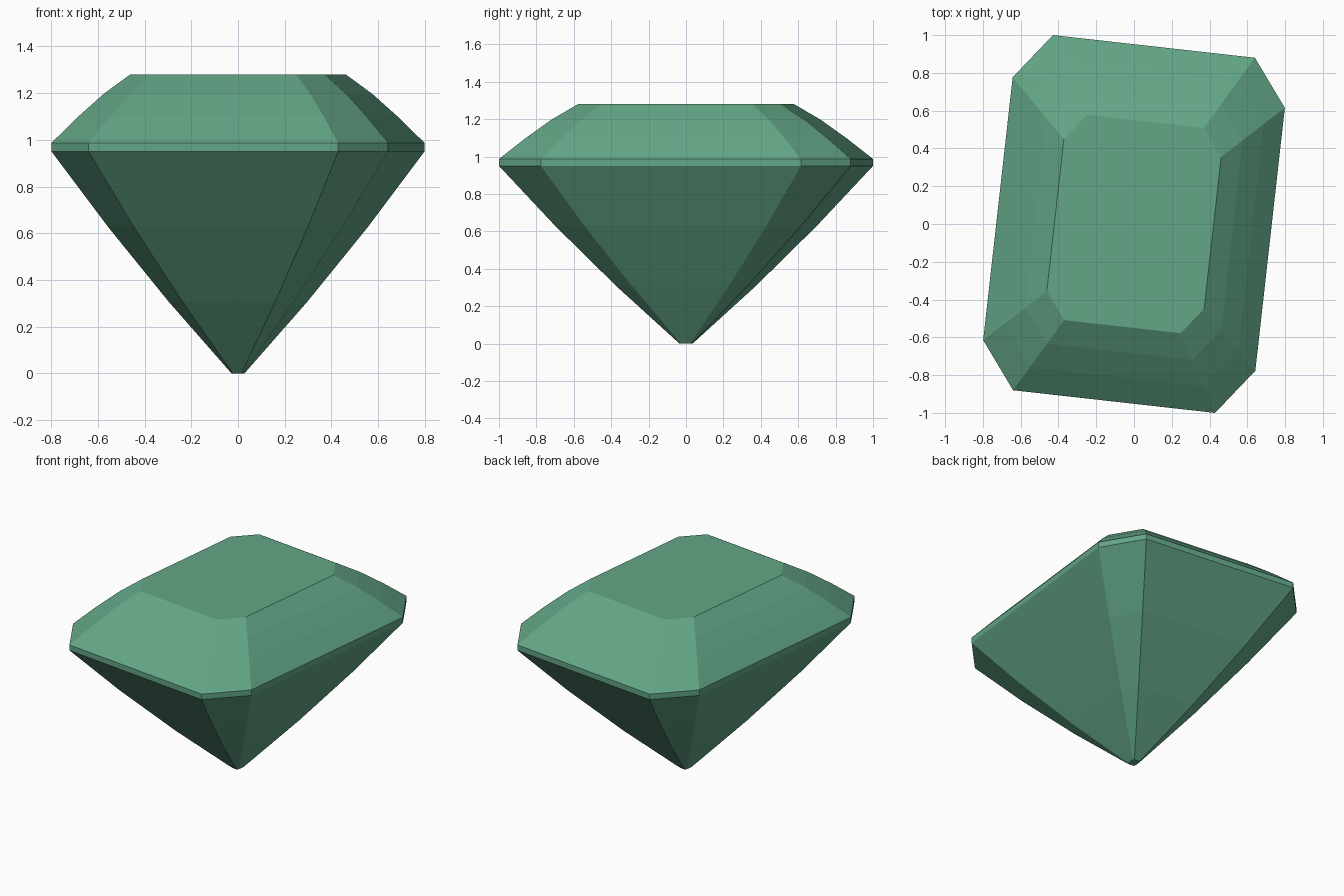
import bpy, bmesh, math

if "Cube" in bpy.data.objects:
    bpy.data.objects.remove(bpy.data.objects["Cube"])

# Flat green gem colour
green = bpy.data.materials.new("gem_green")
green.diffuse_color = (0.125, 0.38, 0.24, 1.0)
green.use_nodes = True
green.node_tree.nodes["Principled BSDF"].inputs["Base Color"].default_value = green.diffuse_color

# Outline: rectangle with clipped corners, turned slightly about z
HX, HY = 0.725, 0.946      # half width and half length
CX, CY = 0.538, 0.70       # where the corner cuts begin
TURN = math.radians(-6.4)
outline = [(CX, HY), (-CX, HY), (-HX, CY), (-HX, -CY),
           (-CX, -HY), (CX, -HY), (HX, -CY), (HX, CY)]
c, s = math.cos(TURN), math.sin(TURN)
outline = [(x * c - y * s, x * s + y * c) for x, y in outline]

# Step-cut levels from the point to the table: (height, outline scale)
levels = [(0.0, 0.035), (0.305, 0.37), (0.63, 0.70),        # pavilion
          (0.95, 1.0), (0.987, 1.0),                        # girdle
          (1.097, 0.86), (1.197, 0.72), (1.28, 0.578)]      # crown

bm = bmesh.new()
rings = [[bm.verts.new((x * k, y * k, z)) for x, y in outline] for z, k in levels]

# Facets between neighbouring levels
for low, high in zip(rings, rings[1:]):
    for i in range(8):
        j = (i + 1) % 8
        bm.faces.new((low[i], low[j], high[j], high[i]))

# Culet and table
bm.faces.new(rings[0][::-1])
bm.faces.new(rings[-1])
bmesh.ops.recalc_face_normals(bm, faces=bm.faces[:])

mesh = bpy.data.meshes.new("gemstone")
bm.to_mesh(mesh)
bm.free()
mesh.materials.append(green)
gem = bpy.data.objects.new("gemstone", mesh)
bpy.context.collection.objects.link(gem)
